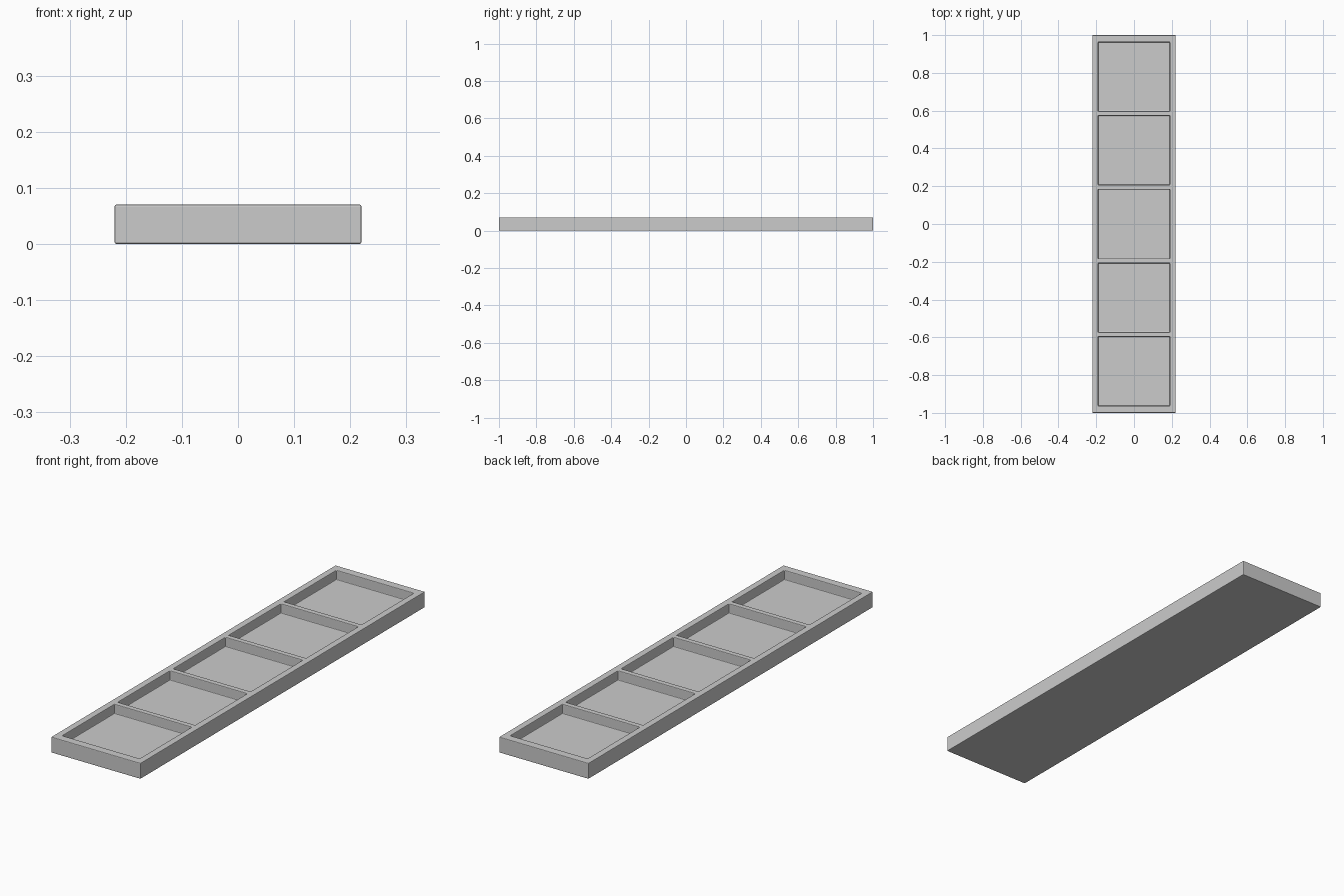
import bpy

if "Cube" in bpy.data.objects:
    bpy.data.objects.remove(bpy.data.objects["Cube"])

W, L, H = 0.44, 2.0, 0.07
FLOOR, PITCH = 0.028, 0.39
POCKET_W, POCKET_L = 0.38, 0.366


def box(name, size, centre):
    bpy.ops.mesh.primitive_cube_add(size=1, location=centre)
    ob = bpy.context.object
    ob.name = name
    ob.scale = size
    bpy.ops.object.transform_apply(location=True, rotation=False, scale=True)
    return ob


# Tray body
tray = box("tray", (W, L, H), (0, 0, H / 2))

# Five square pockets cut from the top
for i in range(-2, 3):
    depth = 0.1
    cutter = box("pocket_cutter", (POCKET_W, POCKET_L, depth),
                 (0, i * PITCH, FLOOR + depth / 2))
    cut = tray.modifiers.new("pocket", 'BOOLEAN')
    cut.operation = 'DIFFERENCE'
    cut.solver = 'EXACT'
    cut.object = cutter
    cutter.hide_render = True
    cutter.hide_set(True)

# Slightly eased edges
bevel = tray.modifiers.new("eased_edges", 'BEVEL')
bevel.width = 0.003
bevel.segments = 2
bevel.limit_method = 'ANGLE'
